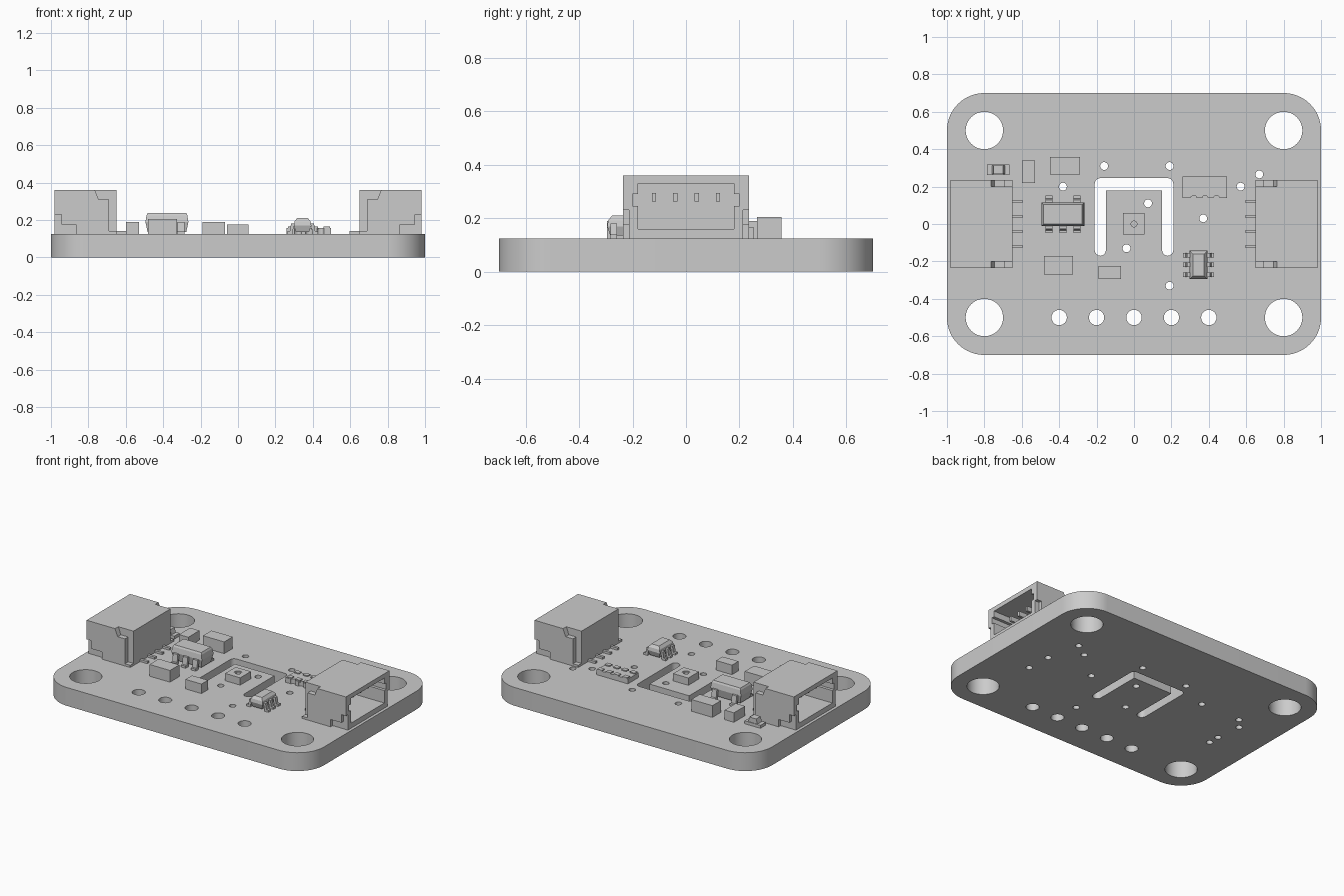
import bpy
import bmesh
from math import cos, sin, radians

cube = bpy.data.objects.get("Cube")
if cube:
    bpy.data.objects.remove(cube, do_unlink=True)

grey = bpy.data.materials.new("plain grey")
grey.use_nodes = True
colour = (0.6, 0.6, 0.6, 1)
grey.diffuse_color = colour
grey.node_tree.nodes["Principled BSDF"].inputs["Base Color"].default_value = colour

TOP = 0.125  # upper face of the board


def link(name, data):
    obj = bpy.data.objects.new(name, data)
    bpy.context.collection.objects.link(obj)
    data.materials.append(grey)
    return obj


def finish(name, bm):
    bmesh.ops.recalc_face_normals(bm, faces=bm.faces)
    mesh = bpy.data.meshes.new(name)
    bm.to_mesh(mesh)
    bm.free()
    return link(name, mesh)


def loft(name, rings):
    """Closed solid through matching rings of points."""
    bm = bmesh.new()
    loops = [[bm.verts.new(p) for p in ring] for ring in rings]
    bm.faces.new(loops[0])
    bm.faces.new(loops[-1])
    for a, b in zip(loops, loops[1:]):
        for i in range(len(a)):
            j = (i + 1) % len(a)
            bm.faces.new((a[i], a[j], b[j], b[i]))
    return finish(name, bm)


def prism(name, pts, axis, lo, hi):
    """Extrude a 2D outline along one axis."""
    place = {"x": lambda p, d: (d, *p), "y": lambda p, d: (p[0], d, p[1]),
             "z": lambda p, d: (*p, d)}[axis]
    return loft(name, [[place(p, d) for p in pts] for d in (lo, hi)])


def rect(x0, x1, y0, y1):
    return [(x0, y0), (x1, y0), (x1, y1), (x0, y1)]


def box(name, x0, x1, y0, y1, z1, z0=TOP):
    return prism(name, rect(x0, x1, y0, y1), "z", z0, z1)


def arc(cx, cy, r, start, end, n=8):
    angles = [radians(start + (end - start) * i / n) for i in range(n + 1)]
    return [(cx + r * cos(a), cy + r * sin(a)) for a in angles]


def circle(cx, cy, r, n=32):
    return arc(cx, cy, r, 0, 360, n)[:-1]


def plate(name, outlines, z0, z1):
    """Flat plate from an outer outline and its holes."""
    curve = bpy.data.curves.new(name, "CURVE")
    curve.dimensions = "2D"
    curve.fill_mode = "BOTH"
    curve.extrude = (z1 - z0) / 2
    for pts in outlines:
        spline = curve.splines.new("POLY")
        spline.points.add(len(pts) - 1)
        for point, (x, y) in zip(spline.points, pts):
            point.co = (x, y, 0, 1)
        spline.use_cyclic_u = True
    temp = bpy.data.objects.new(name, curve)
    bpy.context.collection.objects.link(temp)
    bpy.context.view_layer.update()
    mesh = bpy.data.meshes.new_from_object(
        temp.evaluated_get(bpy.context.evaluated_depsgraph_get()))
    bpy.data.objects.remove(temp, do_unlink=True)
    bm = bmesh.new()
    bm.from_mesh(mesh)
    bmesh.ops.remove_doubles(bm, verts=bm.verts, dist=0.0001)
    bmesh.ops.translate(bm, verts=bm.verts, vec=(0, 0, (z0 + z1) / 2))
    obj = finish(name, bm)
    bpy.ops.object.select_all(action="DESELECT")
    obj.select_set(True)
    bpy.context.view_layer.objects.active = obj
    bpy.ops.object.shade_smooth_by_angle(angle=radians(30))
    return obj


# Board: rounded outline, mounting holes, pin row, vias and U-shaped slot
outline = (arc(0.8, 0.5, 0.2, 0, 90, 16) + arc(-0.8, 0.5, 0.2, 90, 180, 16)
           + arc(-0.8, -0.5, 0.2, 180, 270, 16) + arc(0.8, -0.5, 0.2, 270, 360, 16))
slot = (arc(-0.18, -0.14, 0.03, 0, -180) + arc(-0.18, 0.215, 0.03, 180, 90)
        + arc(0.18, 0.215, 0.03, 90, 0) + arc(0.18, -0.14, 0.03, 0, -180)
        + [(0.15, 0.18), (-0.15, 0.18)])
holes = [circle(x, y, 0.1, 48) for x in (-0.8, 0.8) for y in (-0.5, 0.5)]
holes += [circle(0.2 * i, -0.5, 0.041) for i in range(-2, 3)]
vias = [(-0.16, 0.31), (0.19, 0.31), (-0.38, 0.2), (0.075, 0.11), (0.37, 0.03),
        (-0.04, -0.13), (0.19, -0.33), (0.57, 0.2), (0.67, 0.265), (-0.72, -0.13),
        (-0.72, -0.05), (-0.74, 0.13), (-0.68, 0.2), (0.73, -0.14), (0.72, 0.03)]
holes += [circle(x, y, 0.021, 20) for x, y in vias]
plate("board", [outline, slot] + holes, 0, TOP)

# Side connectors: hollow shell, stepped flanks, contacts and solder pins
for side, s in (("right", -1), ("left", 1)):
    def shell(part, x0, x1, y0, y1, z0, z1):
        box(f"{side}_connector_{part}", s * x0, s * x1, y0, y1, z1, z0)

    shell("floor", 0.65, 0.98, -0.2, 0.2, TOP, 0.16)
    shell("roof", 0.65, 0.98, -0.2, 0.2, 0.33, 0.36)
    shell("back", 0.65, 0.72, -0.2, 0.2, 0.16, 0.33)
    cut = [(0.765, 0.36), (0.745, 0.31), (0.69, 0.31), (0.69, TOP)]
    inner = cut + [(0.98, TOP), (0.98, 0.36)]
    outer = cut + [(0.865, TOP), (0.865, 0.175), (0.945, 0.175), (0.945, 0.23),
                   (0.98, 0.23), (0.98, 0.36)]
    for t in (-1, 1):
        for part, pts, a, b in (("wall", inner, 0.2, 0.213), ("flank", outer, 0.213, 0.235)):
            prism(f"{side}_connector_{part}", [(s * x, z) for x, z in pts], "y", t * a, t * b)
        shell("lower_rail", 0.72, 0.98, t * 0.18, t * 0.2, 0.16, 0.245)
        shell("upper_rail", 0.72, 0.98, t * 0.18, t * 0.2, 0.29, 0.33)
        shell("solder_tab", 0.65, 0.69, t * 0.2, t * 0.235, TOP, 0.14)
    for y in (-0.12, -0.04, 0.04, 0.12):
        shell("contact", 0.72, 0.9, y - 0.008, y + 0.008, 0.262, 0.295)
        shell("pin", 0.595, 0.65, y - 0.009, y + 0.009, TOP, 0.14)

# Plain rectangular components
for name, dims in (("side_resistor", (-0.6, -0.53, 0.22, 0.34, 0.19)),
                   ("rear_capacitor", (-0.45, -0.29, 0.265, 0.357, 0.205)),
                   ("front_capacitor", (-0.48, -0.325, -0.27, -0.17, 0.205)),
                   ("small_capacitor", (-0.19, -0.07, -0.295, -0.225, 0.19))):
    box(name, *dims)

# Sensor with a round port
port = circle(0, 0, 0.024)
plate("sensor", [rect(-0.058, 0.056, -0.056, 0.058), port], TOP, 0.175)
plate("sensor_port", [port, circle(0, 0, 0.016)], TOP, 0.172)
box("sensor_membrane", -0.03, 0.03, -0.03, 0.03, 0.14)

# Indicator lamp
box("lamp_base", -0.785, -0.665, 0.262, 0.318, 0.145)
loft("lamp_lens", [[(x, y, z) for x, y in rect(-0.76 + d, -0.69 - d, 0.266, 0.314)]
                   for d, z in ((0, 0.145), (0.01, 0.178))])

# Resistor network with scalloped edge
scallops = []
for x in (0.32, 0.38, 0.44):
    scallops += arc(x, 0.132, 0.02, 160, 20, 6)
prism("resistor_network", [(0.26, 0.14)] + scallops + [(0.497, 0.14), (0.497, 0.255), (0.26, 0.255)],
      "z", TOP, 0.158)
for x in (0.285, 0.35, 0.41, 0.475):
    for y in (0.158, 0.24):
        box("network_pad", x - 0.018, x + 0.018, y - 0.015, y + 0.015, 0.165, 0.15)


def chip(name, x0, x1, y0, y1, levels):
    """Moulded body with bevelled top and bottom."""
    loft(name, [[(x, y, z) for x, y in rect(x0 + d, x1 - d, y0 + d, y1 - d)]
                for d, z in levels])


def leg(name, axis, at, width, start, out, z):
    """Bent leg running from the body edge down to the board."""
    t = 0.014
    d = out - start
    path = [(start, z), (start + d * 0.55, z), (start + d * 0.7, TOP + t), (out, TOP + t),
            (out, TOP), (start + d * 0.4, TOP), (start + d * 0.25, z - t), (start, z - t)]
    if axis == "y":
        prism(name, path, "x", at - width / 2, at + width / 2)
    else:
        prism(name, path, "y", at - width / 2, at + width / 2)


# Regulator
chip("regulator", -0.495, -0.265, -0.012, 0.115,
     [(0.012, 0.135), (0, 0.19), (0.006, 0.225), (0.012, 0.237)])
for x in (-0.455, -0.38, -0.305):
    leg("regulator_leg", "y", x, 0.036, 0, -0.048, 0.19)
    if x != -0.38:
        leg("regulator_leg", "y", x, 0.036, 0.1, 0.152, 0.19)

# Level shifter
chip("level_shifter", 0.298, 0.392, -0.295, -0.143,
     [(0.012, 0.135), (0, 0.17), (0.004, 0.192), (0.018, 0.21)])
for y in (-0.167, -0.219, -0.271):
    leg("shifter_leg", "x", y, 0.024, 0.31, 0.262, 0.18)
    leg("shifter_leg", "x", y, 0.024, 0.38, 0.428, 0.18)
